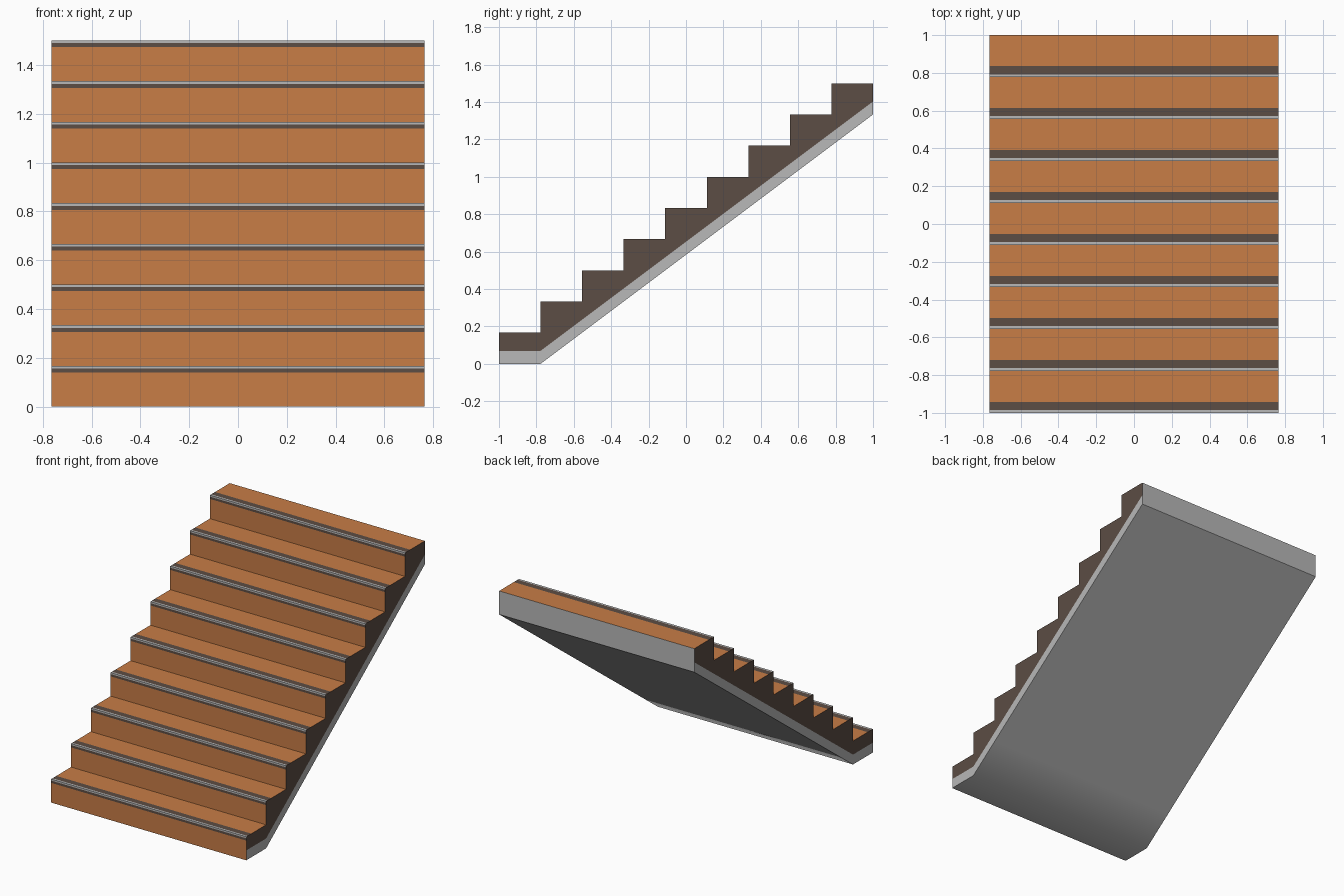
import bpy, bmesh, math

if "Cube" in bpy.data.objects:
    bpy.data.objects.remove(bpy.data.objects["Cube"])

N = 9                      # steps
RUN, RISE = 2 / N, 1.5 / N
HX = 0.765                 # half width
SLAB = 0.07                # vertical height of the pale slab edge


def material(name, rgb):
    m = bpy.data.materials.new(name)
    m.diffuse_color = (*rgb, 1)
    m.use_nodes = True
    m.node_tree.nodes["Principled BSDF"].inputs["Base Color"].default_value = m.diffuse_color
    return m


MATS = [material("orange_tile", (0.578, 0.205, 0.061)),
        material("dark_brown", (0.107, 0.074, 0.058)),
        material("pale_grey", (0.479, 0.479, 0.479))]
ORANGE, DARK, GREY = range(3)


def under(i):
    """Height of the underside at step boundary i."""
    return max(0, i - 1) * RISE


def strip(bm, path, colours):
    """Sweep a (y, z) path across the width, one colour per segment."""
    for (a, b), c in zip(zip(path, path[1:]), colours):
        vs = [bm.verts.new((x, *p)) for x, p in ((-HX, a), (HX, a), (HX, b), (-HX, b))]
        bm.faces.new(vs).material_index = c


def sides(bm, outline, colour):
    """Fill a (y, z) outline on both flanks."""
    for x, pts in ((HX, outline), (-HX, outline[::-1])):
        bm.faces.new([bm.verts.new((x, *p)) for p in pts]).material_index = colour


def finish(bm, name):
    bmesh.ops.remove_doubles(bm, verts=bm.verts, dist=1e-5)
    me = bpy.data.meshes.new(name)
    bm.to_mesh(me)
    bm.free()
    for m in MATS:
        me.materials.append(m)
    ob = bpy.data.objects.new(name, me)
    bpy.context.collection.objects.link(ob)
    return ob


# Steps: tiled risers and treads with a two-tone nosing, dark flanks
bm = bmesh.new()
for i in range(N):
    y0, y1 = -1 + i * RUN, -1 + (i + 1) * RUN
    z0, z1 = i * RISE, (i + 1) * RISE
    strip(bm, [(y0, z0), (y0, z1 - 0.027), (y0, z1 - 0.011), (y0, z1),
               (y0 + 0.015, z1), (y0 + 0.058, z1), (y1, z1)],
          [ORANGE, DARK, GREY, GREY, DARK, ORANGE])
    sides(bm, [(y0, under(i) + SLAB), (y1, under(i + 1) + SLAB), (y1, z1), (y0, z1)], DARK)
finish(bm, "steps")

# Sloping slab: underside, pale flank bands and back end
bm = bmesh.new()
ys = [-1 + i * RUN for i in range(N + 1)]
strip(bm, [(ys[i], under(i)) for i in range(N, -1, -1)], [GREY] * N)
strip(bm, [(1, 1.5), (1, under(N))], [GREY])
for i in range(N):
    sides(bm, [(ys[i], under(i)), (ys[i + 1], under(i + 1)),
               (ys[i + 1], under(i + 1) + SLAB), (ys[i], under(i) + SLAB)], GREY)
slab = finish(bm, "slab")
bpy.context.view_layer.objects.active = slab
slab.select_set(True)
bpy.ops.object.shade_smooth_by_angle(angle=math.radians(40))
